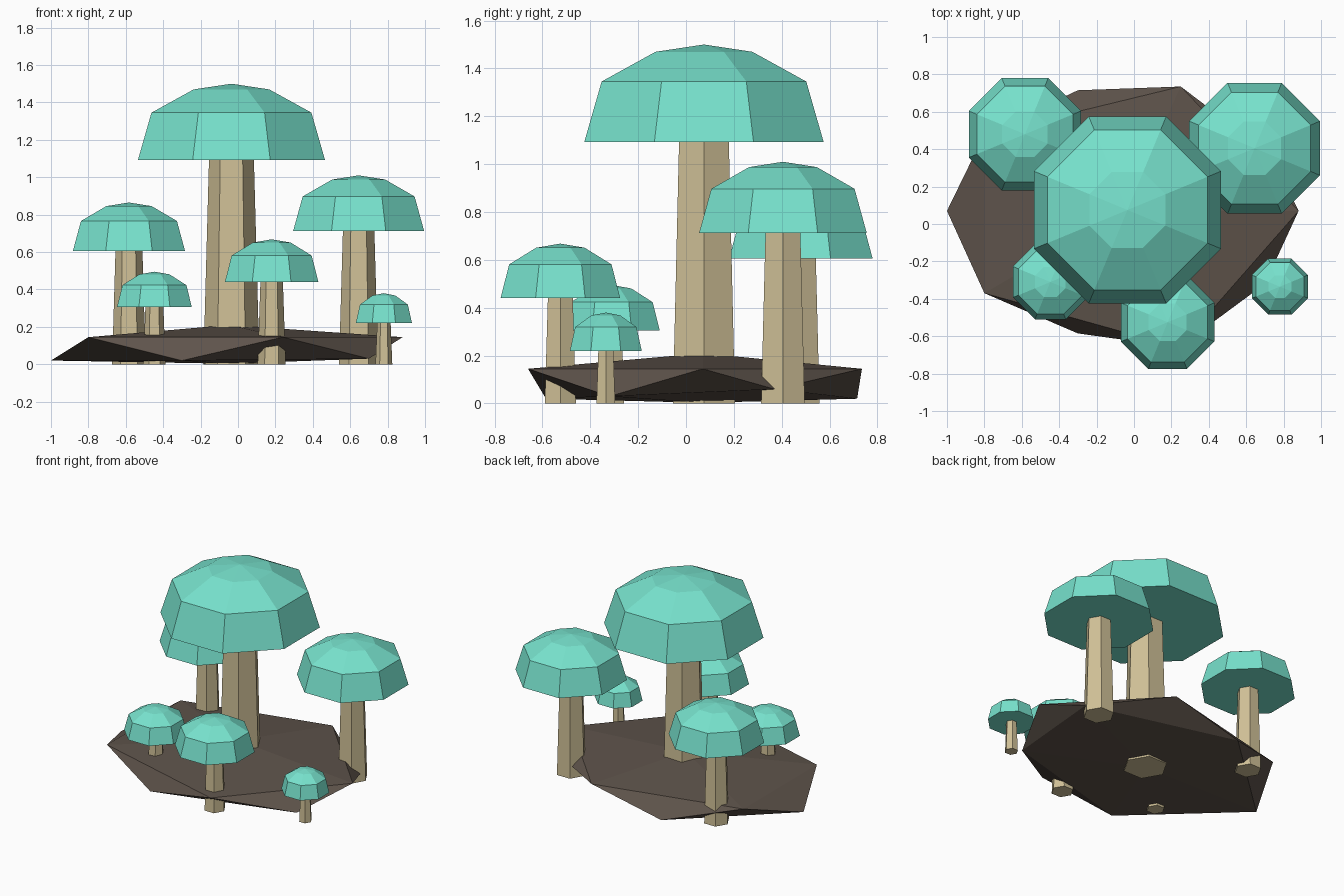
import bpy, bmesh
from math import pi, cos, sin

cube = bpy.data.objects.get("Cube")
if cube:
    bpy.data.objects.remove(cube, do_unlink=True)


def material(name, rgb):
    mat = bpy.data.materials.new(name)
    mat.use_nodes = True
    mat.diffuse_color = (*rgb, 1)
    mat.node_tree.nodes["Principled BSDF"].inputs["Base Color"].default_value = (*rgb, 1)
    return mat


teal = material("teal cap", (0.185, 0.76, 0.61))
tan = material("tan stem", (0.63, 0.53, 0.31))
earth = material("dark earth", (0.112, 0.087, 0.070))


def finish(bm, name, mat):
    bmesh.ops.recalc_face_normals(bm, faces=bm.faces)
    mesh = bpy.data.meshes.new(name)
    bm.to_mesh(mesh)
    bm.free()
    mesh.materials.append(mat)
    obj = bpy.data.objects.new(name, mesh)
    bpy.context.collection.objects.link(obj)
    return obj


def ring(bm, x, y, z, radius, sides, turn=0.0):
    angles = [turn + 2 * pi * i / sides for i in range(sides)]
    return [bm.verts.new((x + radius * cos(a), y + radius * sin(a), z)) for a in angles]


def bridge(bm, low, high):
    n = len(low)
    for i in range(n):
        j = (i + 1) % n
        bm.faces.new((low[i], low[j], high[j], high[i]))


def fan(bm, loop, tip):
    for i, v in enumerate(loop):
        bm.faces.new((v, loop[(i + 1) % len(loop)], tip))


def cap(name, x, y, half_width, bottom, top):
    # Eight-sided dome with a flat underside
    bm = bmesh.new()
    radius, height = half_width / cos(pi / 8), top - bottom
    profile = [(1, 0), (0.855, 0.62), (0.405, 0.925)]
    rings = [ring(bm, x, y, bottom + height * h, radius * r, 8, pi / 8) for r, h in profile]
    bm.faces.new(rings[0])
    for low, high in zip(rings, rings[1:]):
        bridge(bm, low, high)
    fan(bm, rings[-1], bm.verts.new((x, y, top)))
    finish(bm, name, teal)


def stem(name, x, y, half_width, top):
    # Tapered hexagonal post standing on the ground
    bm = bmesh.new()
    low = ring(bm, x, y, 0, 0.3 * half_width, 6)
    high = ring(bm, x, y, top, 0.24 * half_width, 6)
    bm.faces.new(low)
    bm.faces.new(high)
    bridge(bm, low, high)
    finish(bm, name, tan)


# Mushrooms: centre, cap half width, cap bottom and top
mushrooms = {
    "centre": (-0.035, 0.075, 0.5, 1.093, 1.5),
    "back_left": (0.645, 0.405, 0.35, 0.713, 1.01),
    "back_right": (-0.583, 0.48, 0.3, 0.605, 0.865),
    "front": (0.18, -0.525, 0.25, 0.44, 0.668),
    "front_right": (-0.447, -0.31, 0.2, 0.306, 0.495),
    "front_left": (0.78, -0.335, 0.15, 0.22, 0.38),
}
for place, (x, y, half_width, bottom, top) in mushrooms.items():
    cap(place + "_cap", x, y, half_width, bottom, top)
    stem(place + "_stem", x, y, half_width, bottom + 0.005)

# Faceted rock slab: two staggered five-point rims and two tips
upper = [(0.88, 0.07, 0.145), (0.25, 0.735, 0.145), (-0.8, 0.48, 0.145),
         (-0.8, -0.37, 0.145), (0.24, -0.66, 0.145)]
lower = [(0.73, 0.37, 0.06), (-0.3, 0.715, 0.02), (-1.0, 0.07, 0.02),
         (-0.3, -0.585, 0.02), (0.7, -0.32, 0.03)]
bm = bmesh.new()
up = [bm.verts.new(p) for p in upper]
low = [bm.verts.new(p) for p in lower]
for i in range(5):
    j = (i + 1) % 5
    bm.faces.new((up[i], low[i], up[j]))
    bm.faces.new((low[i], low[j], up[j]))
fan(bm, up, bm.verts.new((-0.05, 0.07, 0.21)))
fan(bm, low, bm.verts.new((-0.05, 0.07, 0.003)))
finish(bm, "rock_base", earth)
